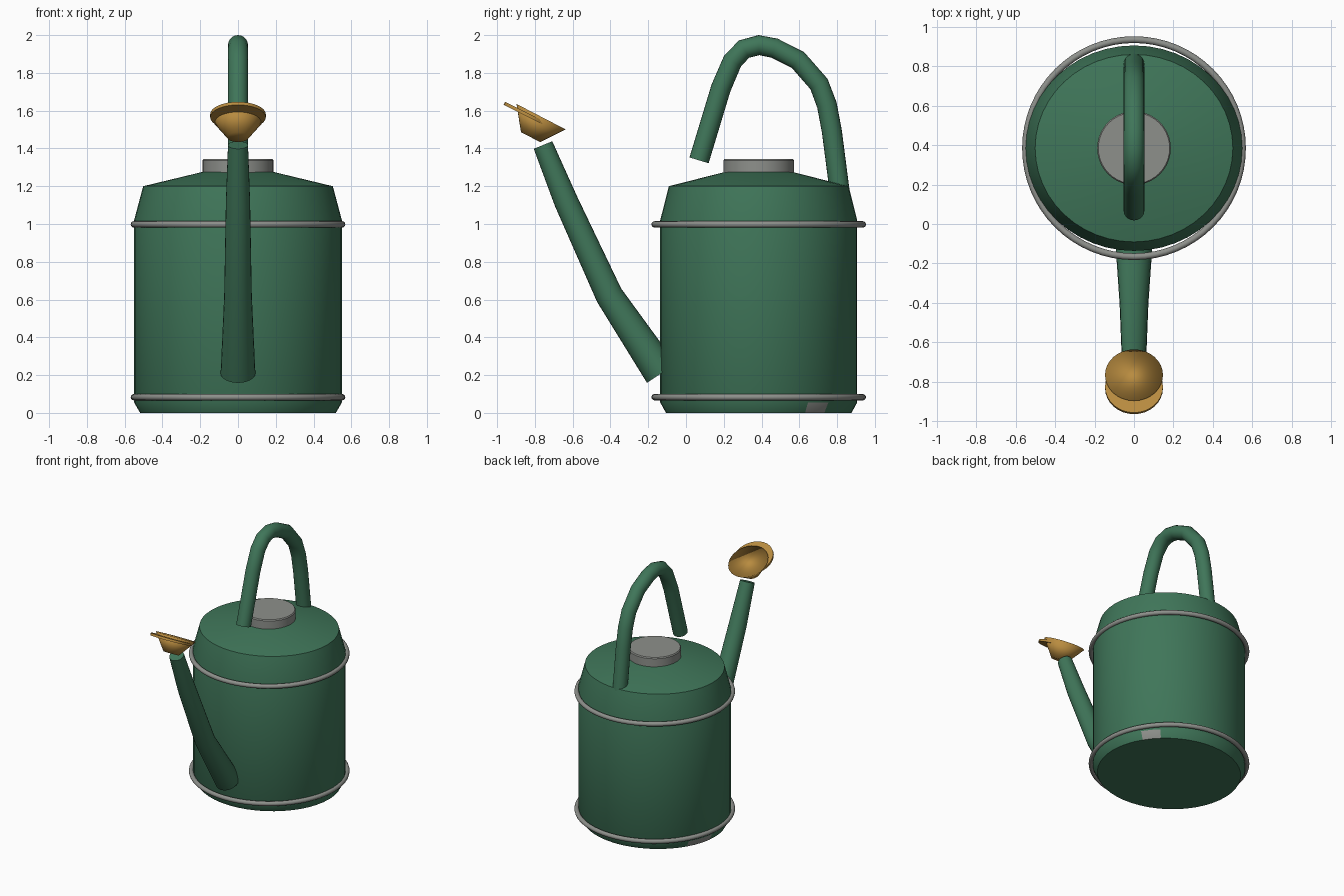
import bpy, bmesh, math
from mathutils import Vector

cube = bpy.data.objects.get("Cube")
if cube:
    bpy.data.objects.remove(cube)

CY = 0.385  # centre of the can along y


def material(name, rgb):
    m = bpy.data.materials.new(name)
    m.use_nodes = True
    m.diffuse_color = (*rgb, 1)
    bsdf = next(n for n in m.node_tree.nodes if n.type == 'BSDF_PRINCIPLED')
    bsdf.inputs["Base Color"].default_value = (*rgb, 1)
    bsdf.inputs["Roughness"].default_value = 0.6
    return m


green = material("green_paint", (0.05, 0.18, 0.1))
grey = material("grey_metal", (0.27, 0.28, 0.26))
brass = material("brass", (0.48, 0.26, 0.05))


def smooth(obj, angle):
    bpy.ops.object.select_all(action='DESELECT')
    obj.select_set(True)
    bpy.context.view_layer.objects.active = obj
    bpy.ops.object.shade_smooth_by_angle(angle=math.radians(angle))


def sweep(name, points, mats, sides=32, squash=1, angle=35):
    """Closed round solid through (y, z, radius) stations in the x = 0 plane."""
    bm = bmesh.new()
    path = [Vector((0, y, z)) for y, z, r in points]
    x_axis = Vector((1, 0, 0))
    rings = []
    for i, (y, z, r) in enumerate(points):
        steps = [(path[j + 1] - path[j]).normalized()
                 for j in (i - 1, i) if 0 <= j < len(path) - 1]
        tangent = sum(steps, Vector()).normalized()
        v_axis = tangent.cross(x_axis) * squash
        ring = []
        for k in range(sides):
            a = math.tau * k / sides
            ring.append(bm.verts.new(
                path[i] + r * (math.cos(a) * x_axis + math.sin(a) * v_axis)))
        rings.append(ring)
    for low, high in zip(rings, rings[1:]):
        for k in range(sides):
            n = (k + 1) % sides
            bm.faces.new((low[k], low[n], high[n], high[k]))
    bm.faces.new(rings[0][::-1])
    bm.faces.new(rings[-1])
    mesh = bpy.data.meshes.new(name)
    bm.to_mesh(mesh)
    bm.free()
    obj = bpy.data.objects.new(name, mesh)
    bpy.context.collection.objects.link(obj)
    for m in mats:
        mesh.materials.append(m)
    smooth(obj, angle)
    return obj


# Can body: chamfered foot, straight wall, shoulder and shallow cone top
profile = [(0.0, 0.518), (0.055, 0.55), (1.02, 0.55), (1.2, 0.502), (1.28, 0.17)]
body = sweep("can_body", [(CY, z, r) for z, r in profile], [green, grey],
             sides=48, squash=0.948)

# Bare metal patches on the foot chamfer
for face in body.data.polygons:
    c = face.center
    az = math.degrees(math.atan2((c.y - CY) / 0.948, c.x))
    if len(face.vertices) == 4 and c.z < 0.05 and (30 < az < 45 or 150 < az < 172):
        face.material_index = 1

# Filler lid
sweep("filler_lid", [(CY, 1.26, 0.187), (CY, 1.337, 0.187), (CY, 1.345, 0.181)],
      [grey], sides=40)

# Hoops around the can
for name, z in (("lower_hoop", 0.083), ("upper_hoop", 0.998)):
    bpy.ops.mesh.primitive_torus_add(location=(0, CY, z), major_radius=0.551,
                                     minor_radius=0.017, major_segments=64,
                                     minor_segments=12)
    hoop = bpy.context.object
    hoop.name = name
    hoop.data.materials.append(grey)
    smooth(hoop, 60)

# Arched handle
arch = [(0.069, 1.337), (0.185, 1.72), (0.246, 1.862), (0.307, 1.926),
        (0.386, 1.947), (0.468, 1.931), (0.593, 1.868), (0.704, 1.741),
        (0.746, 1.63), (0.772, 1.492), (0.815, 1.16)]
sweep("handle", [(y, z, 0.053) for y, z in arch], [green], sides=20)

# Tapered spout
sweep("spout", [(-0.13, 0.21, 0.092), (-0.407, 0.623, 0.073),
                (-0.635, 1.12, 0.064), (-0.757, 1.418, 0.053)], [green], sides=24)

# Sprinkler head: funnel and a thin plate passing through it
sweep("sprinkler_funnel", [(-0.823, 1.46, 0.057), (-0.767, 1.568, 0.147)],
      [brass], angle=180)
sweep("sprinkler_plate", [(-0.834, 1.565, 0.147), (-0.826, 1.581, 0.147)], [brass])
